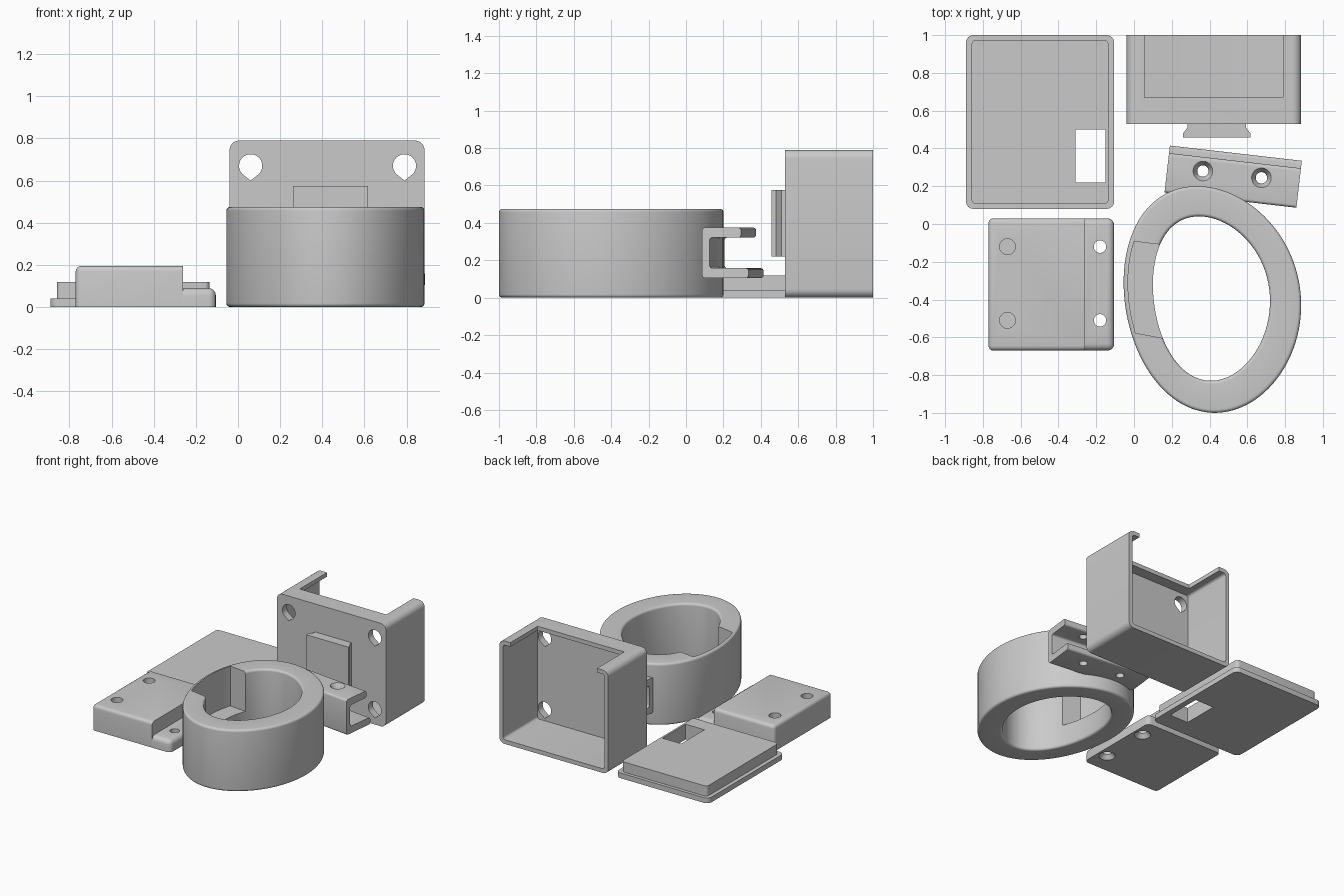
import bpy, bmesh
from math import sin, cos, pi
from mathutils import Matrix, Vector

if "Cube" in bpy.data.objects:
    bpy.data.objects.remove(bpy.data.objects["Cube"])

grey = bpy.data.materials.new("plain_grey")
grey.use_nodes = True
grey.diffuse_color = (0.59, 0.59, 0.59, 1)
grey.node_tree.nodes["Principled BSDF"].inputs["Base Color"].default_value = (0.59, 0.59, 0.59, 1)


def finish(name, bm):
    bmesh.ops.recalc_face_normals(bm, faces=bm.faces)
    mesh = bpy.data.meshes.new(name)
    bm.to_mesh(mesh)
    bm.free()
    mesh.materials.append(grey)
    ob = bpy.data.objects.new(name, mesh)
    bpy.context.collection.objects.link(ob)
    return ob


def prism(name, pts, lo, hi, axis="z", edges=None, width=0.02):
    """Extrude a flat outline along an axis; optionally round edges picked by a rule."""
    place = {"z": lambda a, b, h: (a, b, h),
             "y": lambda a, b, h: (a, h, b),
             "x": lambda a, b, h: (h, a, b)}[axis]
    bm = bmesh.new()
    low = [bm.verts.new(place(a, b, lo)) for a, b in pts]
    high = [bm.verts.new(place(a, b, hi)) for a, b in pts]
    bm.faces.new(low)
    bm.faces.new(high)
    n = len(pts)
    for i in range(n):
        j = (i + 1) % n
        bm.faces.new((low[i], low[j], high[j], high[i]))
    bmesh.ops.recalc_face_normals(bm, faces=bm.faces)
    if edges:
        picked = [e for e in bm.edges if edges((e.verts[0].co + e.verts[1].co) / 2)]
        bmesh.ops.bevel(bm, geom=picked, offset=width, segments=4, profile=0.5, affect="EDGES")
    return finish(name, bm)


def rect(x0, x1, y0, y1, r=0.0):
    """Rectangle outline with optional rounded corners."""
    if not r:
        return [(x0, y0), (x1, y0), (x1, y1), (x0, y1)]
    pts = []
    corners = [(x1 - r, y1 - r), (x0 + r, y1 - r), (x0 + r, y0 + r), (x1 - r, y0 + r)]
    for k, (cx, cy) in enumerate(corners):
        for s in range(7):
            a = (k + s / 6) * pi / 2
            pts.append((cx + r * cos(a), cy + r * sin(a)))
    return pts


def circle(cx, cy, r, n=32, start=0.0, end=2 * pi):
    step = (end - start) / n
    return [(cx + r * cos(start + i * step), cy + r * sin(start + i * step)) for i in range(n)]


def cone(x, y, r0, r1, z0, z1):
    """Tapered cutter, radius r0 at z0 and r1 at z1."""
    ob = prism("cutter", circle(x, y, r1), z0, z1)
    for v in ob.data.vertices:
        if v.co.z < (z0 + z1) / 2:
            mid = Vector((x, y, v.co.z))
            v.co = mid + (v.co - mid) * (r0 / r1)
    return ob


def cut(ob, *cutters):
    for c in cutters:
        mod = ob.modifiers.new("cut", "BOOLEAN")
        mod.operation = "DIFFERENCE"
        mod.solver = "EXACT"
        mod.object = c
        bpy.context.view_layer.objects.active = ob
        bpy.ops.object.modifier_apply(modifier=mod.name)
        bpy.data.objects.remove(c)


parts = []

# Cover plate with raised lip and window
window = rect(-0.31, -0.15, 0.22, 0.50)
plate = prism("cover_plate", rect(-0.89, -0.105, 0.08, 1.0, 0.04), 0, 0.04)
lip = prism("cover_lip", rect(-0.86, -0.135, 0.105, 0.975, 0.025), 0.038, 0.118)
for ob in (plate, lip):
    cut(ob, prism("cutter", window, -0.1, 0.3))
    parts.append(ob)

# Stepped mounting block: two blind holes, two through holes countersunk below
block = prism("block_body", rect(-0.77, -0.26, -0.67, 0.03), 0, 0.195,
              edges=lambda m: m.z > 0.05 and m.x < -0.3, width=0.025)
step = prism("block_step", rect(-0.28, -0.105, -0.67, 0.03), 0, 0.09,
             edges=lambda m: m.z > 0.02 and m.x > -0.25, width=0.035)
for y in (-0.12, -0.51):
    cut(block, prism("cutter", circle(-0.67, y, 0.042), 0.1, 0.3))
    cut(step, prism("cutter", circle(-0.18, y, 0.033), -0.1, 0.3),
        cone(-0.18, y, 0.062, 0.03, -0.005, 0.035))
parts += [block, step]

# Open-backed case with notched top wall
case = prism("case", rect(-0.04, 0.885, 0, 0.79, 0.045), 0.53, 1.0, "y")
cut(case,
    prism("cutter", rect(-0.008, 0.853, 0.032, 0.758, 0.02), 0.585, 1.2, "y"),
    prism("cutter", rect(0.055, 0.79, 0.67, 1.2), 0.6, 1.0))

# Teardrop screw holes in the case front
for x in (0.06, 0.79):
    for z in (0.67, 0.12):
        drop = circle(x, z, 0.055, 30, -pi / 4, 5 * pi / 4)
        drop += [(x - 0.039, z - 0.039), (x, z - 0.07)]
        cut(case, prism("cutter", drop, 0.4, 0.62, "y"))
parts.append(case)

# Dovetail tongue on the case front
half = [(0.155, 0.54), (0.155, 0.51), (0.178, 0.48), (0.178, 0.457)]
tongue = [(0.438 + a, y) for a, y in half] + [(0.438 - a, y) for a, y in reversed(half)]
parts.append(prism("dovetail_tongue", tongue, 0.22, 0.575))


def ring_point(t, f):
    """Point on the skewed oval ring, f = 0 on the outer wall and 1 on the inner."""
    rx, ry = 0.47 - 0.16 * f, 0.6 - 0.165 * f
    return (0.415 - 0.005 * f + rx * cos(t) - 0.03 * sin(t) ** 2,
            -0.4 + 0.005 * f + ry * sin(t - 0.1) + 0.03 * cos(t) ** 2)


# Oval ring: a rounded section swept around
section = [(f / 0.16, z) for f, z in rect(0, 0.16, 0, 0.475, 0.018)]
bm = bmesh.new()
count = 112
loops = []
for i in range(count):
    t = 2 * pi * i / count
    loops.append([bm.verts.new((*ring_point(t, f), z)) for f, z in section])
for i in range(count):
    a, b = loops[i], loops[(i + 1) % count]
    for k in range(len(section)):
        m = (k + 1) % len(section)
        bm.faces.new((a[k], a[m], b[m], b[k]))
ring = finish("oval_ring", bm)

# Recess in the ring side, leaving a thin outer wall and a floor
recess = [ring_point(2.73 + 0.87 * i / 24, 0.15) for i in range(25)]
recess += [(0.3, -0.632), (0.3, -0.128)]
cut(ring, prism("cutter", recess, 0.17, 0.6))
parts.append(ring)

# Channel bracket on the ring, lower flange longer than the upper
frame = Matrix.Translation((0.19, 0.415, 0)) @ Matrix.Rotation(-0.1145, 4, "Z")
channel = [(-0.25, 0.105), (0, 0.105), (0, 0.158), (-0.21, 0.158),
           (-0.21, 0.322), (-0.04, 0.322), (-0.04, 0.375), (-0.25, 0.375)]
bracket = prism("channel_bracket", channel, 0, 0.703, "x",
                edges=lambda m: 0.1 < m.x < 0.6, width=0.016)

# Countersunk screw holes through both flanges
for u in (0.189, 0.501):
    cut(bracket, cone(u, -0.114, 0.03, 0.055, 0.34, 0.38),
        prism("cutter", circle(u, -0.114, 0.03), 0, 0.5))
bracket.data.transform(frame)
parts.append(bracket)

# Smooth curved surfaces while keeping edges sharp
bpy.ops.object.select_all(action="DESELECT")
for ob in parts:
    ob.select_set(True)
bpy.context.view_layer.objects.active = parts[0]
bpy.ops.object.shade_smooth_by_angle(angle=0.6)
